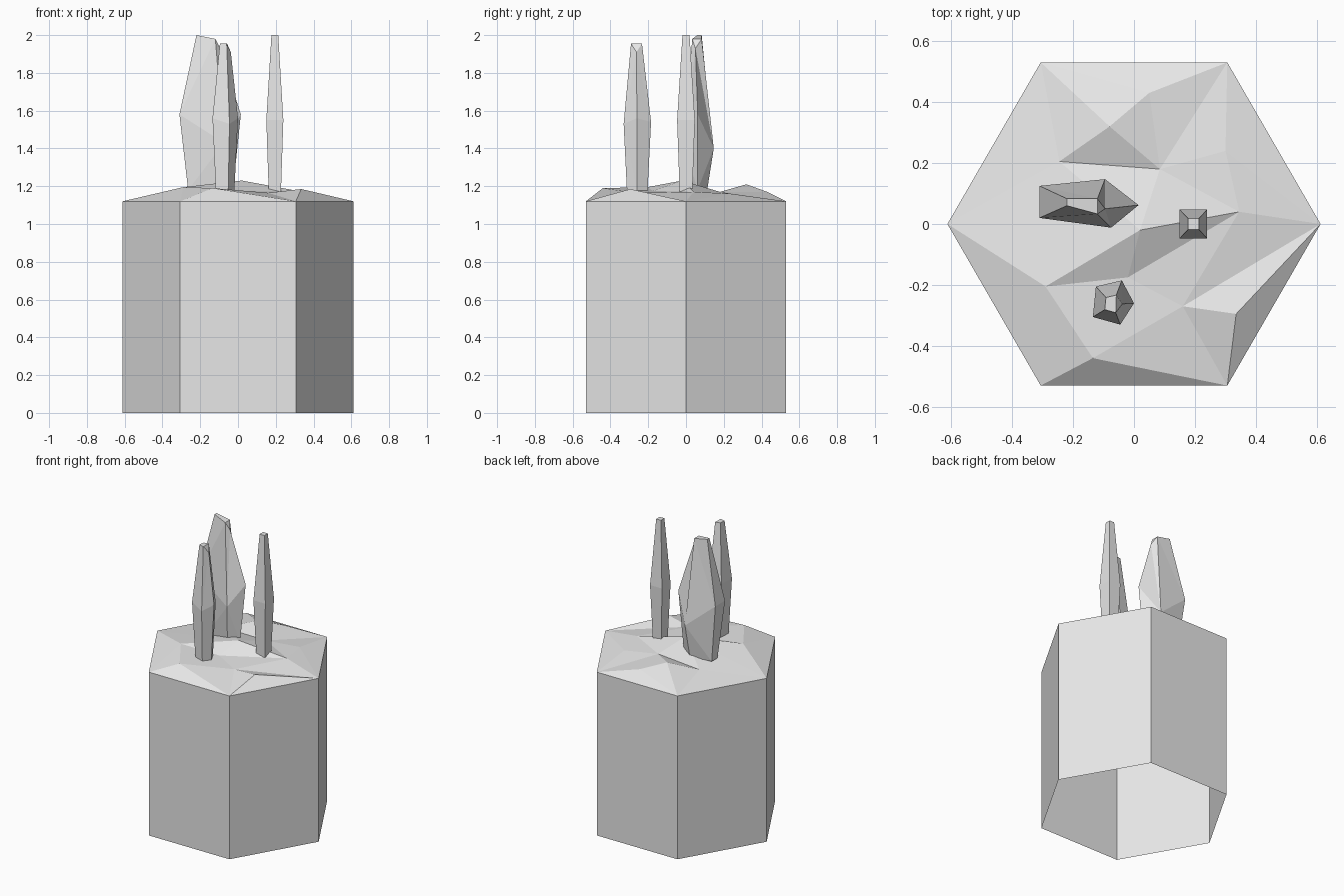
import bpy
import bmesh
from math import cos, sin, pi

cube = bpy.data.objects.get("Cube")
if cube:
    bpy.data.objects.remove(cube, do_unlink=True)

RADIUS = 0.612
RIM = 1.12

# Single stone colour
stone = bpy.data.materials.new("stone_grey")
stone.use_nodes = True
stone.diffuse_color = (0.8, 0.8, 0.8, 1)
stone.node_tree.nodes["Principled BSDF"].inputs["Base Color"].default_value = (0.8, 0.8, 0.8, 1)


def finish(name, bm):
    """Turn a bmesh into a flat shaded stone object."""
    mesh = bpy.data.meshes.new(name)
    bm.to_mesh(mesh)
    bm.free()
    mesh.materials.append(stone)
    obj = bpy.data.objects.new(name, mesh)
    bpy.context.collection.objects.link(obj)
    return obj


def bridge(bm, lower, upper):
    """Join two rings of vertices with side faces."""
    count = len(lower)
    for i in range(count):
        j = (i + 1) % count
        bm.faces.new((lower[i], lower[j], upper[j], upper[i]))


def crystal(name, middle, base, tip):
    """Loft a shard from a base ring through its wide middle to a narrow tip."""
    bm = bmesh.new()
    rings = [[bm.verts.new(p) for p in ring] for ring in (base, middle, tip)]
    bridge(bm, rings[0], rings[1])
    bridge(bm, rings[1], rings[2])
    bm.faces.new(rings[0])
    bm.faces.new(rings[2])
    bmesh.ops.triangulate(bm, faces=[f for f in bm.faces if len(f.verts) > 3])
    bmesh.ops.recalc_face_normals(bm, faces=bm.faces)
    return finish(name, bm)


def scaled_ring(points, centre, sx, sy, z):
    """Copy a ring, shrunk about a centre and flattened to one height."""
    cx, cy = centre
    return [(cx + (x - cx) * sx, cy + (y - cy) * sy, z) for x, y, _ in points]


# Hexagonal column: side walls only, open underneath
corners = [(RADIUS * cos(i * pi / 3), RADIUS * sin(i * pi / 3)) for i in range(6)]
bm = bmesh.new()
bridge(bm, [bm.verts.new((x, y, 0)) for x, y in corners],
       [bm.verts.new((x, y, RIM)) for x, y in corners])
finish("hexagonal_column", bm)

# Rocky top: rim corners are u to z, inner bumps are A to L
points = {letter: (x, y, RIM) for letter, (x, y) in zip("uvwxyz", corners)}
points.update({
    "A": (-0.245, 0.205, 1.16), "B": (-0.08, 0.32, 1.21),
    "C": (0.05, 0.43, 1.17), "D": (0.085, 0.18, 1.17),
    "E": (0.3, 0.24, 1.16), "F": (0.345, 0.04, 1.17),
    "G": (0.02, -0.02, 1.23), "H": (-0.02, -0.175, 1.175),
    "I": (-0.29, -0.205, 1.195), "J": (-0.135, -0.44, 1.19),
    "K": (0.16, -0.27, 1.165), "L": (0.335, -0.295, 1.185),
})
facets = ("wCv wBC wAB wxA ADB BDC CDv DEv Euv DFE FuE DGF xGA AGD "
          "xIG IHG GHF HKF KuF KLu Lzu KzL JzK HJK IJH yJI xyI yzJ")
bm = bmesh.new()
verts = {letter: bm.verts.new(p) for letter, p in points.items()}
for facet in facets.split():
    bm.faces.new([verts[letter] for letter in facet])
bmesh.ops.recalc_face_normals(bm, faces=bm.faces)
finish("rocky_top", bm)

# Broad left shard with a wedge shaped tip
middle = [(-0.31, 0.02, 1.58), (-0.075, -0.012, 1.43), (0.015, 0.062, 1.58),
          (-0.095, 0.147, 1.4), (-0.31, 0.125, 1.58)]
tip = [(-0.22, 0.06, 2), (-0.12, 0.033, 1.98), (-0.095, 0.05, 1.93),
       (-0.12, 0.083, 1.98), (-0.22, 0.083, 2)]
crystal("broad_shard", middle, scaled_ring(middle, (-0.14, 0.06), 0.73, 0.6, 1.18), tip)

# Small five sided shard near the front
middle = [(-0.135, -0.305, 1.56), (-0.045, -0.33, 1.53), (0, -0.26, 1.56),
          (-0.04, -0.185, 1.54), (-0.125, -0.205, 1.56)]
tip = scaled_ring(middle, (-0.07, -0.265), 0.4, 0.4, 1.955)
tip[2] = (-0.038, -0.262, 1.91)
crystal("front_shard", middle, scaled_ring(middle, (-0.07, -0.26), 0.72, 0.75, 1.17), tip)

# Slim square shard on the left side
centre = (0.195, 0)
middle = [(centre[0] + sx * 0.045, sy * 0.047, 1.55)
          for sx, sy in ((-1, -1), (1, -1), (1, 1), (-1, 1))]
crystal("slim_shard", middle, scaled_ring(middle, centre, 0.72, 0.72, 1.17),
        scaled_ring(middle, centre, 0.4, 0.4, 2))
